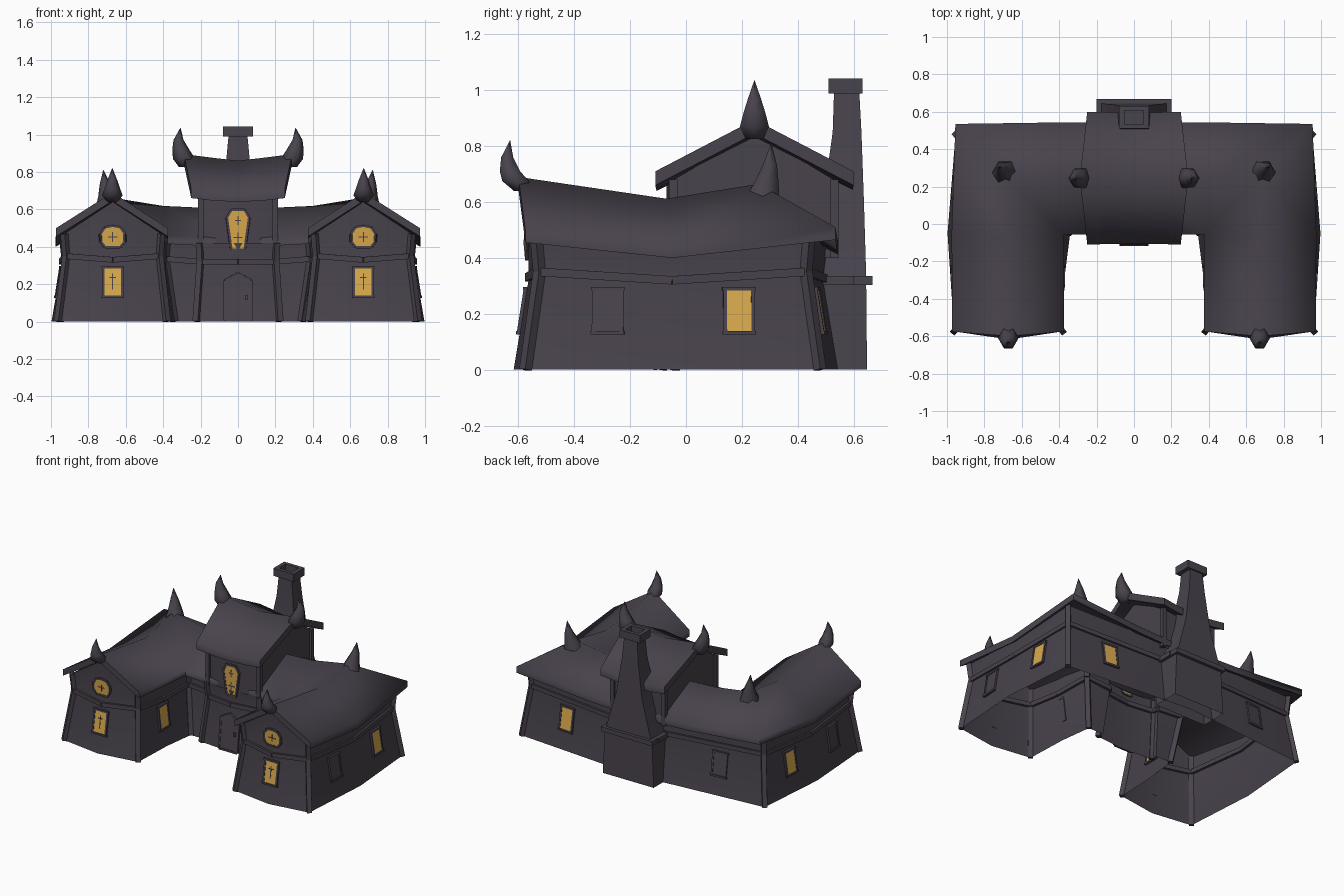
import bpy, math
from mathutils import Vector, Matrix

if "Cube" in bpy.data.objects:
    bpy.data.objects.remove(bpy.data.objects["Cube"])

def material(name, rgb):
    m = bpy.data.materials.new(name)
    m.diffuse_color = (*rgb, 1)
    m.use_nodes = True
    m.node_tree.nodes["Principled BSDF"].inputs["Base Color"].default_value = m.diffuse_color
    return m

DARK = material("dark_slate", (0.066, 0.056, 0.073))
GLOW = material("amber_glass", (0.68, 0.39, 0.072))

def build(name, verts, faces, mat=DARK, angle=30):
    me = bpy.data.meshes.new(name)
    me.from_pydata([tuple(v) for v in verts], [], faces)
    me.materials.append(mat)
    ob = bpy.data.objects.new(name, me)
    bpy.context.collection.objects.link(ob)
    if angle:
        bpy.ops.object.select_all(action='DESELECT')
        ob.select_set(True)
        bpy.context.view_layer.objects.active = ob
        bpy.ops.object.shade_smooth_by_angle(angle=math.radians(angle))
    return ob

BOX = [(0, 3, 2, 1), (4, 5, 6, 7), (0, 1, 5, 4), (1, 2, 6, 5), (2, 3, 7, 6), (3, 0, 4, 7)]

def beams(name, segs, w):
    """Square bars along a list of segments, as one object."""
    vs, fs = [], []
    for p, q in segs:
        p, q = Vector(p), Vector(q)
        d = q - p
        rot = d.to_track_quat('Z', 'Y' if abs(d.normalized().z) > 0.7 else 'X').to_matrix()
        n = len(vs)
        for end in (p, q):
            for x, y in ((-1, -1), (1, -1), (1, 1), (-1, 1)):
                vs.append(end + rot @ Vector((x * w / 2, y * w / 2, 0)))
        fs += [tuple(n + i for i in f) for f in BOX]
    return build(name, vs, fs, DARK, 0)

def loft(name, rings, bottom=True, top=True, angle=30):
    n = len(rings[0])
    vs = [v for r in rings for v in r]
    fs = [(k * n + i, k * n + (i + 1) % n, (k + 1) * n + (i + 1) % n, (k + 1) * n + i)
          for k in range(len(rings) - 1) for i in range(n)]
    if bottom:
        fs.append(tuple(range(n))[::-1])
    if top:
        fs.append(tuple(range(len(vs) - n, len(vs))))
    return build(name, vs, fs, DARK, angle)

def rect(hx, y0, y1, z):
    return [(-hx, y0, z), (hx, y0, z), (hx, y1, z), (-hx, y1, z)]

def mirrored(half):
    """Close a half outline; rows: x, y, outward dx, dy, waist z, top z."""
    return half + [(-x, y, -dx, dy, a, b) for x, y, dx, dy, a, b in half[-2:0:-1]]

def slab(name, faces, t):
    """Roof sheet mirrored in x and thickened straight down."""
    faces = faces + [[(-x, y, z) for x, y, z in f][::-1] for f in faces]
    idx, fs = {}, []
    for f in faces:
        fs.append(tuple(idx.setdefault((p[0] + 0.0, p[1], p[2]), len(idx)) for p in f))
    top = list(idx)
    n = len(top)
    edges = {(f[i], f[(i + 1) % len(f)]) for f in fs for i in range(len(f))}
    sides = [(b, a, a + n, b + n) for a, b in edges if (b, a) not in edges]
    under = [tuple(i + n for i in f[::-1]) for f in fs]
    build(name, top + [(x, y, z - t) for x, y, z in top], fs + under + sides, DARK, 70)

def horn(name, path, sides=6):
    loft(name, [[(x + r * math.cos(math.tau * i / sides), y + r * math.sin(math.tau * i / sides), z)
                 for i in range(sides)] for x, y, z, r in path], angle=62)

def opening(name, pos, yaw, outline, mat=GLOW, tilt=9, bars=(), sill=0):
    """Thin pane with a frame; local x right, z up, facing -y."""
    m = Matrix.Translation(pos) @ Matrix.Rotation(math.radians(yaw), 4, 'Z') @ Matrix.Rotation(math.radians(-tilt), 4, 'X')
    n = len(outline)
    at = lambda x, z, y: m @ Vector((x, y, z))
    vs = [at(x, z, -0.001) for x, z in outline] + [at(x, z, -0.007) for x, z in outline]
    fs = [tuple(range(n))[::-1], tuple(range(n, 2 * n))]
    fs += [(i, (i + 1) % n, n + (i + 1) % n, n + i) for i in range(n)]
    build(name + "_pane", vs, fs, mat, 0)
    P = [at(x, z, -0.004) for x, z in outline]
    segs = [(P[i], P[(i + 1) % n]) for i in range(n)]
    if sill:
        zs = [z for x, z in outline]
        segs += [(at(-sill, z, -0.006), at(sill, z, -0.006)) for z in (min(zs), max(zs))]
    beams(name + "_frame", segs, 0.013)
    if bars:
        beams(name + "_bars", [(at(a, b, -0.006), at(c, d, -0.006)) for a, b, c, d in bars], 0.006)

# main U-shaped walls, with the entrance bay projecting at the front
house = mirrored([(0, -.07, 0, -.7, .32, .42), (.2, -.045, .4, -.8, .32, .42), (.2, -.0, .4, -.8, .32, .43),
                  (.39, 0, -.9, -.8, .335, .45), (.408, -.27, -.7, 0, .325, .44),
                  (.42, -.525, -.7, -.9, .35, .47), (.67, -.562, 0, -1, .33, .64), (.918, -.525, .8, -.9, .35, .47),
                  (.942, -.05, 1, 0, .32, .42), (.91, .43, .8, .9, .35, .48), (0, .505, 0, 1, .32, .44)])
off = lambda r, d, z: (r[0] + r[2] * d, r[1] + r[3] * d, z)
H = [[off(r, .055, 0) for r in house], [off(r, 0, r[4]) for r in house], [off(r, .012, r[5]) for r in house]]
loft("house_walls", H, False, False)

# tower walls above the entrance bay
tower = mirrored([(0, -.07, 0, 0, .40, .66), (.2, -.045, 0, 0, .40, .68), (.205, .245, 0, 0, .40, .85),
                  (.2, .53, 0, 0, .40, .68), (0, .53, 0, 0, .40, .66)])
T = [[(r[0], r[1], r[k]) for r in tower] for k in (4, 5)]
loft("tower_walls", T, False, False)

# waist band and corner posts
n = len(house)
beams("waist_band", [(H[1][i], H[1][(i + 1) % n]) for i in range(n)], 0.03)
beams("corner_posts", [(H[k][j], H[k + 1][j]) for i in (1, 3, 5, 7, 9) for j in (i, n - i) for k in (0, 1)], 0.032)
beams("tower_posts", [(T[0][i], T[1][i]) for i in (1, 3, 5, 7)], 0.03)

# sagging main roof: inner eave I, ridge R, outer eave O
I0, I1, I3 = (.375, -.575, .50), (.375, -.055, .46), (0, -.055, .44)
R0, R1, R2, R3 = (.672, -.60, .69), (.672, -.07, .612), (.69, .26, .665), (0, .25, .60)
O0, O1, O2, O3 = (.972, -.575, .50), (.975, -.05, .445), (.955, .535, .51), (0, .545, .45)
Ra, Oa = (.40, .25, .618), (.40, .543, .465)
slab("main_roof", [[I0, R0, R1, I1], [I1, R1, R2], [I1, R2, Ra], [I1, Ra, R3, I3],
                   [O0, O1, R1, R0], [O1, O2, R2, R1], [O2, Oa, Ra, R2], [Oa, O3, R3, Ra]], 0.045)

# tower roof
F0, Fm, F1 = (0, -.105, .69), (.13, -.107, .696), (.25, -.11, .71)
K0, Km, K1 = (0, .245, .86), (.14, .245, .876), (.29, .245, .895)
back = lambda p: (p[0], .49 - p[1], p[2])
front = [[F0, Fm, Km, K0], [Fm, F1, K1, Km]]
slab("tower_roof", front + [[back(p) for p in f][::-1] for f in front], 0.05)

# curved roof horns
for s in (-1, 1):
    horn("gable_horn", [(s * .672, -.59, .64, .03), (s * .672, -.61, .675, .055), (s * .672, -.63, .71, .042),
                        (s * .672, -.64, .76, .025), (s * .672, -.63, .82, .001)])
    horn("corner_horn", [(s * .69, .275, .62, .068), (s * .697, .288, .67, .05),
                         (s * .71, .30, .73, .03), (s * .72, .305, .81, .001)])
    horn("tower_horn", [(s * .28, .245, .825, .035), (s * .288, .245, .87, .06), (s * .306, .245, .92, .045),
                        (s * .318, .245, .97, .027), (s * .308, .245, 1.035, .001)])

# chimney: base, ledge, tapered shaft, hollow cap
loft("chimney_base", [rect(.2, .46, .648, 0), rect(.185, .46, .645, .31)], False)
loft("chimney_ledge", [rect(.207, .46, .60, .303), rect(.207, .46, .60, .335)])
loft("chimney_ledge_back", [rect(.2, .59, .667, .303), rect(.2, .59, .667, .335)])
loft("chimney_shaft", [rect(.175, .46, .645, .335), rect(.10, .49, .637, .6),
                       rect(.064, .525, .628, .85), rect(.05, .53, .62, 1.0)])
loft("chimney_cap", [rect(.08, .51, .632, .988), rect(.08, .51, .632, 1.042),
                     rect(.052, .535, .607, 1.042), rect(.052, .535, .607, 1.0)])

# windows
pane = [(-.05, -.08), (.05, -.08), (.05, .08), (-.05, .08)]
cross = [(0, -.04, 0, .045), (-.018, .025, .018, .025)]
plus = [(0, -.026, 0, .026), (-.026, 0, .026, 0)]
rounded = [(-.04, -.055), (.04, -.055), (.064, -.025), (.066, .015), (.042, .052),
           (0, .06), (-.042, .052), (-.066, .015), (-.064, -.025)]
for s in (-1, 1):
    opening("front_window", (s * .67, -.583, .21), 0, pane, bars=cross, sill=.06)
    opening("gable_window", (s * .67, -.568, .452), 0, rounded, tilt=-2, bars=plus)
    opening("side_window", (s * .951, .19, .21), s * 93, pane, sill=.06)
    opening("side_blind_window", (s * .955, -.28, .21), s * 87, pane, DARK, sill=.06)
    opening("court_window", (s * .391, -.28, .21), -s * 90, pane, tilt=7, sill=.06)
    opening("back_window", (s * .6, .477, .21), 180 - s * 5, pane, GLOW if s > 0 else DARK, sill=.06)

# coffin-shaped tower window and pointed door
opening("tower_window", (0, -.068, .385), 0,
        [(-.036, 0), (.036, 0), (.06, .17), (.036, .212), (-.036, .212), (-.06, .17)], tilt=-1,
        bars=[(0, .03, 0, .09), (-.025, .065, .025, .065), (0, .13, 0, .18), (-.015, .155, .015, .155)])
opening("door", (0, -.107, .0), 0, [(-.07, .005), (.07, .005), (.07, .22), (0, .258), (-.07, .22)], DARK, tilt=6)
beams("door_handle", [((.045, -.105, .115), (.045, -.102, .14))], 0.014)
